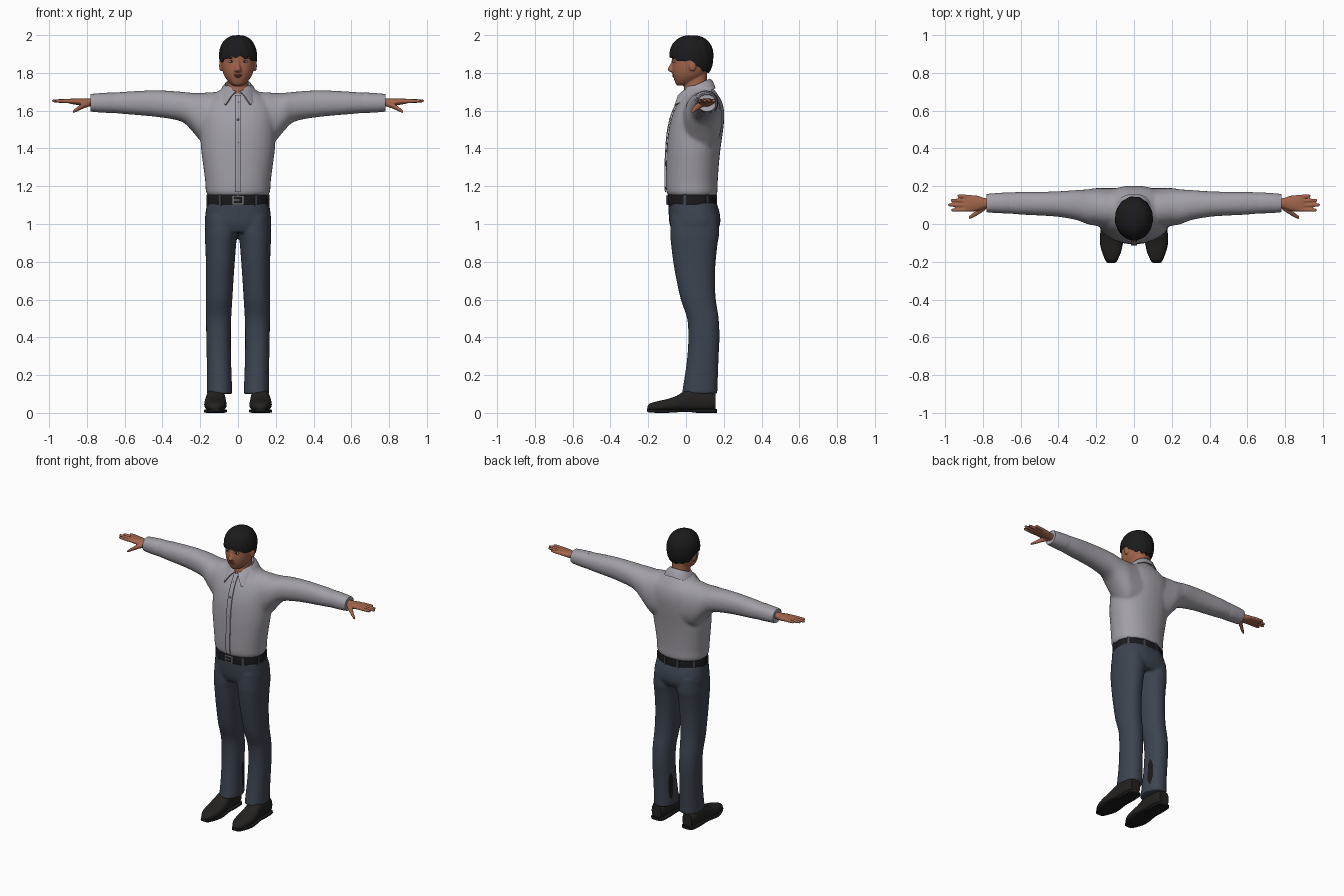
import bpy, bmesh, math
from mathutils import Vector, Matrix

if "Cube" in bpy.data.objects:
    bpy.data.objects.remove(bpy.data.objects["Cube"])


def material(name, *rgb):
    m = bpy.data.materials.new(name)
    m.use_nodes = True
    m.diffuse_color = (*rgb, 1)
    bsdf = m.node_tree.nodes["Principled BSDF"]
    bsdf.inputs["Base Color"].default_value = (*rgb, 1)
    bsdf.inputs["Roughness"].default_value = 0.7
    return m


SHIRT = material("shirt grey", .36, .345, .39)
TROUSER = material("trouser slate", .045, .058, .08)
SKIN = material("skin", .36, .13, .07)
HAIR = material("hair black", .011, .011, .012)
SHOE = material("shoe leather", .017, .016, .015)
BELT = material("belt black", .01, .01, .012)
METAL = material("buckle metal", .3, .3, .31)
WHITE = material("eye white", .5, .48, .46)
LIP = material("lips", .26, .075, .05)
BUTTON = material("button grey", .07, .07, .085)


def spline(rows, steps):
    """Catmull-Rom rows between the given rows."""
    out = []
    for i in range(len(rows) - 1):
        p0, p1, p2, p3 = (rows[min(max(i + k, 0), len(rows) - 1)] for k in (-1, 0, 1, 2))
        for s in range(steps):
            t = s / steps
            out.append([b + .5 * t * (c - a + t * (2 * a - 5 * b + 4 * c - d + t * (3 * (b - c) + d - a)))
                        for a, b, c, d in zip(p0, p1, p2, p3)])
    return out + [list(rows[-1])]


def loft(bm, axis, rows, sides=32, power=2.2, steps=3, side=1):
    """Rows are (position, low u, high u, low v, high v) along an axis."""
    u, v = [i for i in range(3) if i != axis]
    rings = []
    for pos, u0, u1, v0, v1 in spline(rows, steps):
        ring = []
        for k in range(sides):
            a = math.tau * k / sides
            c, s = math.cos(a), math.sin(a)
            co = [0, 0, 0]
            co[axis] = pos
            co[u] = (u0 + u1) / 2 + (u1 - u0) / 2 * math.copysign(abs(c) ** (2 / power), c)
            co[v] = (v0 + v1) / 2 + (v1 - v0) / 2 * math.copysign(abs(s) ** (2 / power), s)
            ring.append(bm.verts.new((co[0] * side, co[1], co[2])))
        rings.append(ring)
    faces = [bm.faces.new(rings[0]), bm.faces.new(rings[-1])]
    for a, b in zip(rings, rings[1:]):
        for k in range(sides):
            n = (k + 1) % sides
            faces.append(bm.faces.new((a[k], a[n], b[n], b[k])))
    bmesh.ops.recalc_face_normals(bm, faces=faces)


def ball(bm, loc, size):
    m = Matrix.Translation(loc) @ Matrix.Diagonal((*size, 1))
    bmesh.ops.create_uvsphere(bm, u_segments=16, v_segments=10, radius=1, matrix=m)


def box(bm, loc, size, turn=0):
    m = Matrix.Translation(loc) @ Matrix.Rotation(turn, 4, 'Z') @ Matrix.Diagonal((*size, 1))
    bmesh.ops.create_cube(bm, size=1, matrix=m)


def finish(name, bm, mat, voxel=0, relax=4, thick=0):
    """Turn a bmesh into an object, optionally welding it into one skin."""
    me = bpy.data.meshes.new(name)
    bm.to_mesh(me)
    bm.free()
    ob = bpy.data.objects.new(name, me)
    bpy.context.scene.collection.objects.link(ob)
    if voxel:
        r = ob.modifiers.new("weld", 'REMESH')
        r.mode, r.voxel_size = 'VOXEL', voxel
        s = ob.modifiers.new("relax", 'SMOOTH')
        s.factor, s.iterations = .5, relax
    if thick:
        ob.modifiers.new("thickness", 'SOLIDIFY').thickness = thick
    if voxel or thick:
        dg = bpy.context.evaluated_depsgraph_get()
        ob.data = bpy.data.meshes.new_from_object(ob.evaluated_get(dg))
        ob.modifiers.clear()
    ob.data.materials.clear()
    ob.data.materials.append(mat)
    bpy.ops.object.select_all(action='DESELECT')
    ob.select_set(True)
    bpy.context.view_layer.objects.active = ob
    bpy.ops.object.shade_smooth_by_angle(angle=math.radians(45))
    return ob


# Shirt: torso and both sleeves welded together
TORSO = [(1.15, -.158, .158, -.092, .158), (1.17, -.17, .17, -.104, .167), (1.22, -.173, .173, -.107, .168),
         (1.3, -.183, .183, -.106, .173), (1.4, -.196, .196, -.102, .183), (1.5, -.2, .2, -.092, .197),
         (1.58, -.2, .2, -.072, .203), (1.64, -.18, .18, -.045, .193), (1.68, -.135, .135, -.02, .172),
         (1.71, -.095, .095, -.008, .15), (1.735, -.066, .066, 0, .13)]
SLEEVE = [(.08, -.03, .19, 1.38, 1.70), (.16, -.02, .19, 1.4, 1.697), (.2, -.01, .19, 1.44, 1.693),
          (.25, 0, .183, 1.5, 1.695), (.3, .02, .18, 1.543, 1.70), (.4, .038, .173, 1.563, 1.707),
          (.5, .045, .17, 1.574, 1.706), (.6, .05, .17, 1.582, 1.70), (.7, .06, .164, 1.592, 1.692)]
bm = bmesh.new()
loft(bm, 2, TORSO)
for side in (1, -1):
    loft(bm, 0, SLEEVE, side=side)
finish("shirt", bm, SHIRT, voxel=.009, relax=5)

for side, label in ((1, "left"), (-1, "right")):
    # Cuff
    bm = bmesh.new()
    loft(bm, 0, [(.665, .06, .164, 1.595, 1.69), (.67, .056, .167, 1.588, 1.696),
                 (.77, .061, .16, 1.594, 1.689), (.778, .066, .155, 1.6, 1.684)], side=side)
    finish(label + "_cuff", bm, SHIRT)

    # Hand: palm, four fingers and thumb welded together
    bm = bmesh.new()
    loft(bm, 0, [(.74, .085, .135, 1.624, 1.666), (.79, .083, .137, 1.622, 1.665), (.83, .069, .15, 1.627, 1.665),
                 (.88, .066, .153, 1.635, 1.664), (.9, .072, .147, 1.64, 1.66)], side=side)
    for y0, y1, tip in ((.077, .073, .968), (.099, .101, .985), (.121, .126, .97), (.142, .149, .935)):
        rows = []
        for t, r in ((0, .011), (.5, .0105), (.9, .0085), (1, .004)):
            x, y, z = .86 + (tip - .86) * t, y0 + (y1 - y0) * t, 1.649 + .003 * t
            rows.append((x, y - r, y + r, z - r, z + r))
        loft(bm, 0, rows, sides=12, side=side)
    loft(bm, 0, [(.785, .075, .105, 1.622, 1.65), (.82, .052, .084, 1.61, 1.641),
                 (.85, .034, .06, 1.596, 1.621), (.875, .025, .04, 1.586, 1.6)], sides=12, side=side)
    finish(label + "_hand", bm, SKIN, voxel=.0045, relax=2)

    # Shoe upper and sole
    bm = bmesh.new()
    loft(bm, 1, [(-.204, .108, .132, .015, .035), (-.19, .09, .15, .01, .05), (-.15, .069, .168, .01, .062),
                 (-.1, .061, .178, .01, .073), (-.05, .062, .178, .01, .09), (-.01, .065, .172, .01, .114),
                 (.04, .068, .168, .01, .13), (.12, .07, .166, .01, .12), (.157, .082, .154, .012, .105)],
         power=2.5, side=side)
    finish(label + "_shoe", bm, SHOE)
    bm = bmesh.new()
    loft(bm, 1, [(-.207, .105, .135, .008, .024), (-.19, .086, .153, .002, .02), (-.1, .058, .181, 0, .019),
                 (.0, .064, .173, .006, .019), (.06, .067, .169, 0, .02), (.14, .07, .166, 0, .02),
                 (.163, .085, .15, 0, .02)], power=5, side=side)
    finish(label + "_sole", bm, BELT)

# Trousers: hips and both legs welded together
LEG = [(.1, .03, .166, -.022, .166), (.2, .034, .164, -.006, .169), (.3, .037, .166, .007, .173),
       (.4, .038, .168, .012, .177), (.5, .036, .169, .006, .173), (.6, .03, .169, -.028, .158),
       (.7, .024, .169, -.05, .153), (.8, .017, .17, -.068, .157), (.9, .009, .174, -.08, .168),
       (.95, .002, .175, -.084, .176), (1.04, .004, .17, -.08, .17)]
bm = bmesh.new()
loft(bm, 2, [(.955, -.165, .165, -.07, .16), (1.0, -.176, .176, -.087, .181), (1.06, -.172, .172, -.092, .178),
             (1.115, -.163, .163, -.093, .16)], power=2.5)
for side in (1, -1):
    loft(bm, 2, LEG, side=side)
trousers = finish("trousers", bm, TROUSER, voxel=.008, relax=5)
trousers.data.materials.append(BELT)
for p in trousers.data.polygons:  # dark worn patch inside each calf
    c = p.center
    if abs(c.x) < .06 and ((c.y - .11) / .022) ** 2 + ((c.z - .24) / .09) ** 2 < 1:
        p.material_index = 1

# Belt, loops and buckle
bm = bmesh.new()
loft(bm, 2, [(1.1, -.16, .16, -.093, .158), (1.104, -.167, .167, -.099, .164),
             (1.148, -.164, .164, -.099, .162), (1.152, -.158, .158, -.093, .156)], sides=48)
finish("belt", bm, BELT)
bm = bmesh.new()
for deg in (35, 75, 105, 145, 195, 238, 302, 345):
    a = math.radians(deg)
    x, y = (math.copysign(abs(f) ** (2 / 2.2), f) for f in (math.cos(a), math.sin(a)))
    box(bm, (.167 * x, .032 + .132 * y, 1.125), (.006, .014, .06), math.atan2(y / .132, x / .167))
finish("belt_loops", bm, TROUSER)
bm = bmesh.new()
for s in (1, -1):
    box(bm, (.027 * s, -.101, 1.127), (.005, .008, .046))
    box(bm, (0, -.101, 1.127 + .021 * s), (.054, .008, .005))
box(bm, (-.008, -.102, 1.127), (.034, .006, .005))
finish("belt_buckle", bm, METAL)

# Shirt placket, its seam and the buttons follow the chest line
front = [(r[0], r[3]) for r in spline(TORSO[1:9], 4)]


def strip(name, mat, x, half, lift):
    bm = bmesh.new()
    pairs = [[bm.verts.new((x + s * half, y - lift, z)) for s in (-1, 1)] for z, y in front]
    for a, b in zip(pairs, pairs[1:]):
        bm.faces.new((a[0], a[1], b[1], b[0]))
    finish(name, bm, mat, thick=-.006)


strip("placket", SHIRT, .002, .014, .002)
strip("placket_seam", BUTTON, -.013, .002, .0015)
bm = bmesh.new()
for z in (1.19, 1.315, 1.43, 1.55, 1.64):
    y = min(front, key=lambda f: abs(f[0] - z))[1]
    ball(bm, (.002, y - .004, z), (.008, .004, .008))
finish("buttons", bm, BUTTON)

# Collar: fold line around the neck, flaps widening to two points
bm = bmesh.new()
N, rows = 36, []
for i in range(N + 1):
    a = math.radians(172) * (2 * i / N - 1)
    f = abs(a) / math.pi
    b = a * (1 - .2 * f)
    top = 1.738 + .032 * math.cos(a)
    low = top - .05 - .03 * f ** 4
    line = [(.06 * math.sin(a), .057 + .062 * math.cos(a), top - .03),
            (.068 * math.sin(a), .055 + .072 * math.cos(a), top),
            (.085 * math.sin((a + b) / 2), .055 + (.088 + .022 * f) * math.cos((a + b) / 2), (top + low) / 2 + .01),
            (.102 * math.sin(b), .055 + (.1 + .055 * f) * math.cos(b), low)]
    rows.append([bm.verts.new(p) for p in line])
for p, q in zip(rows, rows[1:]):
    for k in range(3):
        bm.faces.new((p[k], p[k + 1], q[k + 1], q[k]))
bmesh.ops.recalc_face_normals(bm, faces=bm.faces[:])
finish("collar", bm, SHIRT, thick=.007)

# Head, neck, nose and ears welded together
bm = bmesh.new()
loft(bm, 2, [(1.733, -.02, .02, -.046, 0), (1.742, -.038, .038, -.054, .03), (1.765, -.06, .06, -.063, .07),
             (1.79, -.075, .075, -.07, .1), (1.82, -.084, .084, -.073, .115), (1.86, -.09, .09, -.071, .125),
             (1.9, -.09, .09, -.074, .13), (1.95, -.07, .07, -.05, .11), (1.975, -.035, .035, -.01, .07)])
loft(bm, 2, [(1.66, -.065, .065, -.02, .13), (1.7, -.058, .058, -.014, .118),
             (1.75, -.055, .055, -.006, .112), (1.82, -.055, .055, 0, .112)])
loft(bm, 2, [(1.875, -.009, .009, -.074, -.04), (1.85, -.01, .01, -.081, -.04), (1.822, -.017, .017, -.098, -.04),
             (1.81, -.021, .021, -.094, -.04), (1.802, -.014, .014, -.076, -.04)], sides=16)
for s in (1, -1):
    ball(bm, (.091 * s, .035, 1.838), (.009, .019, .031))
finish("head", bm, SKIN, voxel=.005, relax=3)

# Face details
parts = (("eyes", WHITE, .035, -.062, 1.86, (.015, .008, .0065)),
         ("irises", HAIR, .035, -.0665, 1.86, (.006, .005, .006)),
         ("eyebrows", HAIR, .037, -.064, 1.878, (.021, .007, .0035)))
for name, mat, x, y, z, size in parts:
    bm = bmesh.new()
    for s in (1, -1):
        ball(bm, (x * s, y, z), size)
    finish(name, bm, mat)
bm = bmesh.new()
for z, w in ((1.788, .026), (1.781, .021)):
    ball(bm, (0, -.064, z), (w, .0085, .005))
finish("lips", bm, LIP)

# Hair: cap whose lower edge runs from fringe, over the ears, to the nape
EDGE = ((0, 1.885), (35, 1.88), (60, 1.858), (80, 1.868), (100, 1.85), (120, 1.815), (180, 1.802))
bm = bmesh.new()
SIDES, ROWS, rings = 64, 14, []
for j in range(-1, ROWS):
    ring = []
    for k in range(SIDES):
        a = math.tau * k / SIDES
        deg = abs(math.degrees(a) if k <= SIDES / 2 else math.degrees(a) - 360)
        low = next(z0 + (z1 - z0) * (deg - d0) / (d1 - d0)
                   for (d0, z0), (d1, z1) in zip(EDGE, EDGE[1:]) if deg <= d1 + .01)
        low += .005 * math.sin(13 * a)
        t = math.sin(max(j, 0) / ROWS * math.pi / 2)
        z = low + (2 - low) * t
        h = (z - 1.885) / (.115 if z > 1.885 else .125)
        r = (1 - abs(h) ** 2.3) ** (1 / 2.3) * (1 + .012 * math.sin(13 * a + 5 * t))
        if j < 0:
            r, z = r * .84, z + .008
        ring.append(bm.verts.new((.1 * r * math.sin(a), .029 - .116 * r * math.cos(a), z)))
    rings.append(ring)
for p, q in zip(rings, rings[1:]):
    for k in range(SIDES):
        n = (k + 1) % SIDES
        bm.faces.new((p[k], p[n], q[n], q[k]))
bm.faces.new(rings[-1])
bmesh.ops.recalc_face_normals(bm, faces=bm.faces[:])
finish("hair", bm, HAIR)
